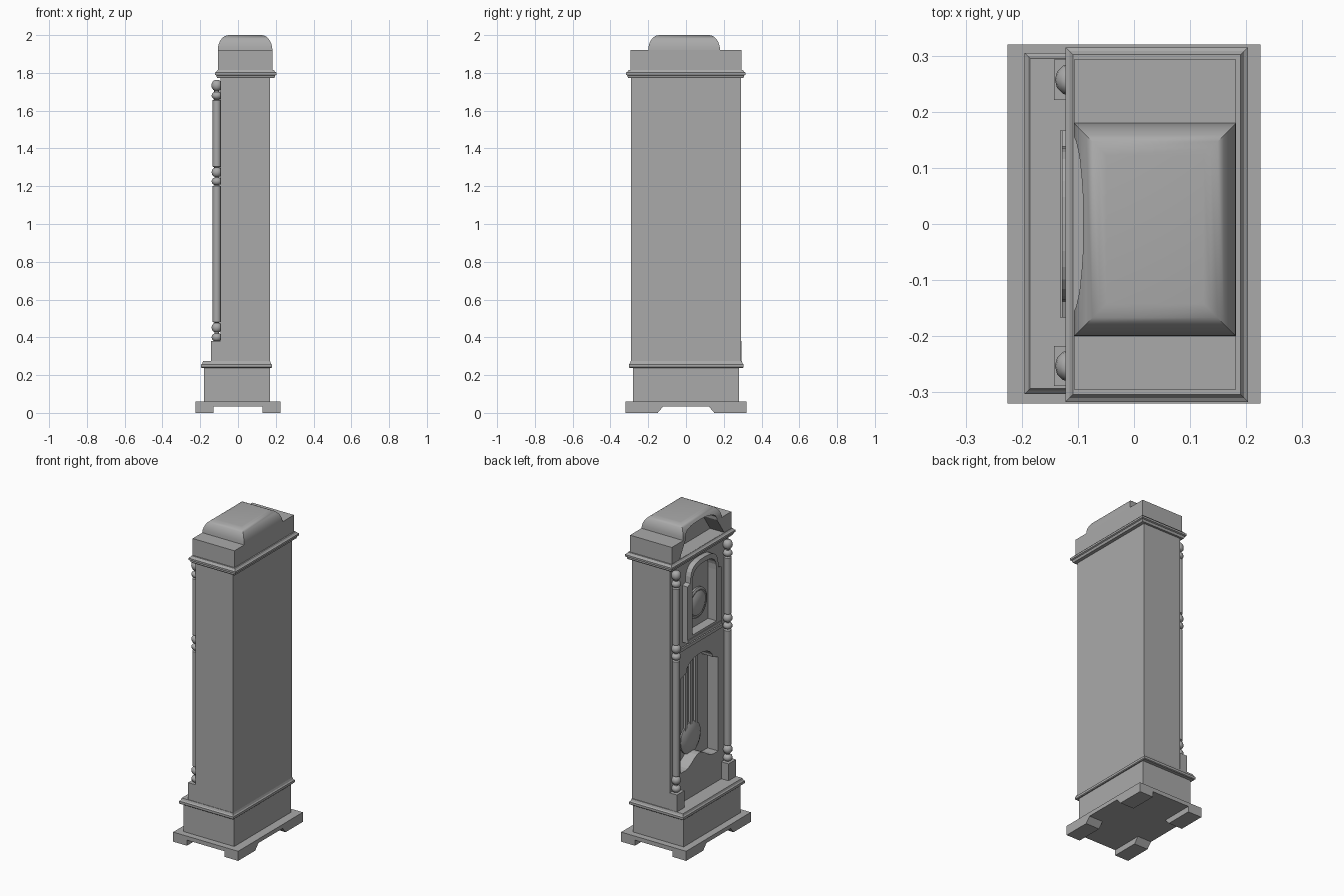
import bpy, bmesh, math
from mathutils import Vector

cube = bpy.data.objects.get("Cube")
if cube:
    bpy.data.objects.remove(cube, do_unlink=True)

grey = bpy.data.materials.new("plain grey")
grey.use_nodes = True
grey.diffuse_color = (0.4, 0.4, 0.4, 1)
grey.node_tree.nodes["Principled BSDF"].inputs["Base Color"].default_value = (0.4, 0.4, 0.4, 1)


def loft(name, rings, smooth=False):
    """Join equal-length point rings into a capped solid."""
    bm = bmesh.new()
    loops = [[bm.verts.new(p) for p in ring] for ring in rings]
    n = len(loops[0])
    for a, b in zip(loops, loops[1:]):
        for i in range(n):
            j = (i + 1) % n
            bm.faces.new((a[i], a[j], b[j], b[i]))
    bm.faces.new(loops[0][::-1])
    bm.faces.new(loops[-1])
    bmesh.ops.recalc_face_normals(bm, faces=bm.faces)
    mesh = bpy.data.meshes.new(name)
    bm.to_mesh(mesh)
    bm.free()
    mesh.materials.append(grey)
    ob = bpy.data.objects.new(name, mesh)
    bpy.context.collection.objects.link(ob)
    if smooth:
        bpy.ops.object.select_all(action="DESELECT")
        ob.select_set(True)
        bpy.context.view_layer.objects.active = ob
        bpy.ops.object.shade_smooth_by_angle(angle=math.radians(40))
    return ob


def rect(x0, x1, y0, y1, z, inset=0):
    x0, x1, y0, y1 = x0 + inset, x1 - inset, y0 + inset, y1 - inset
    return [(x0, y0, z), (x1, y0, z), (x1, y1, z), (x0, y1, z)]


def box(name, x0, x1, y0, y1, z0, z1):
    return loft(name, [rect(x0, x1, y0, y1, z0), rect(x0, x1, y0, y1, z1)])


def moulding(name, bounds, steps):
    return loft(name, [rect(*bounds, z, inset) for z, inset in steps])


def prism(name, outline, x0, x1):
    """Extrude a (y, z) outline along x."""
    return loft(name, [[(x, y, z) for y, z in outline] for x in (x0, x1)])


def lathe(name, profile, centre, axis="Z", sides=12):
    rings = []
    for r, h in profile:
        ring = []
        for i in range(sides):
            a = math.tau * i / sides
            u, v = r * math.cos(a), r * math.sin(a)
            ring.append(Vector(centre) + Vector((u, v, h) if axis == "Z" else (h, u, v)))
        rings.append(ring)
    return loft(name, rings, smooth=True)


def arch(w, z0, z1, power=0.7, n=14):
    """Flattened arch from +w round to -w."""
    pts = []
    for i in range(n + 1):
        c, s = math.cos(math.pi * i / n), math.sin(math.pi * i / n)
        pts.append((math.copysign(w * abs(c) ** power, c), z0 + (z1 - z0) * max(s, 0) ** power))
    return pts


def cut(target, cutter):
    mod = target.modifiers.new("opening", "BOOLEAN")
    mod.operation, mod.solver, mod.object = "DIFFERENCE", "EXACT", cutter
    cutter.hide_render = True
    bpy.context.view_layer.objects.active = target
    bpy.ops.object.modifier_apply(modifier=mod.name)


def drop(ob):
    bpy.data.objects.remove(ob, do_unlink=True)


# Base slab on four feet, tapered along the long side
box("base_slab", -0.225, 0.225, -0.32, 0.32, 0.035, 0.06)
for sx, xn in ((-1, "front"), (1, "rear")):
    for sy, yn in ((-1, "a"), (1, "b")):
        foot = [(sy * 0.32, 0), (sy * 0.15, 0), (sy * 0.12, 0.035), (sy * 0.32, 0.035)]
        prism(f"{xn}_foot_{yn}", foot, sx * 0.13, sx * 0.225)

# Plinth and its moulding
box("plinth", -0.18, 0.17, -0.28, 0.28, 0.06, 0.245)
moulding("plinth_moulding", (-0.195, 0.18, -0.303, 0.305),
         [(0.238, 0.004), (0.242, 0), (0.256, 0), (0.262, 0.006), (0.274, 0.01)])

# Tall case with a dial opening and a pendulum opening
case = box("case", -0.093, 0.17, -0.29, 0.29, 0.27, 1.78)
dial_hole = [(0.118, 1.31), (0.118, 1.63)] + arch(0.11, 1.63, 1.725) + [(-0.118, 1.63), (-0.118, 1.31)]
dial_hole = [(0.118, 1.31)] + arch(0.118, 1.63, 1.725) + [(-0.118, 1.31)]
wave = [(-0.185 + 0.37 * i / 16, 0.46 + 0.03 * (1 + math.cos(math.pi * (i - 8) / 6)) * (2 <= i <= 14))
        for i in range(17)]
lower_hole = [(0.185, 1.05), (0.15, 1.06)] + arch(0.13, 1.07, 1.14, 1.0) + [(-0.15, 1.06), (-0.185, 1.05)] + wave
for outline, depth in ((dial_hole, -0.07), (lower_hole, -0.02)):
    cutter = prism("opening_cutter", outline, -0.3, depth)
    cut(case, cutter)
    drop(cutter)

# Dial door frame with shoulders and arched head
door = prism("dial_door_frame", [(0.167, 1.28), (0.167, 1.63)] + arch(0.138, 1.64, 1.755)
             + [(-0.167, 1.63), (-0.167, 1.28)], -0.128, -0.09)
cutter = prism("door_cutter", dial_hole, -0.3, 0.0)
cut(door, cutter)
drop(cutter)
box("door_sill", -0.132, -0.09, -0.167, 0.167, 1.275, 1.295)
box("middle_rail", -0.102, -0.09, -0.22, 0.22, 1.225, 1.245)

# Dial with a rim and domed glass
lathe("dial", [(0.095, 0), (0.095, -0.012), (0.082, -0.018), (0.075, -0.016),
               (0.055, -0.026), (0.025, -0.031)], (-0.068, 0, 1.455), "X", 24)

# Pendulum with three rods
lathe("pendulum_bob", [(0.1, 0), (0.1, -0.008), (0.075, -0.02), (0.035, -0.026)],
      (-0.025, 0, 0.6), "X", 24)
for i, y in enumerate((-0.05, 0, 0.05)):
    box(f"pendulum_rod_{i + 1}", -0.04, -0.025, y - 0.012, y + 0.012, 0.66, 1.13)

# Turned columns on square blocks
def bead(z, half, r):
    return [(r * math.cos(t) + 0.008 * (1 - math.cos(t)), z + half * math.sin(t))
            for t in (-1.4, -1.0, -0.5, 0, 0.5, 1.0, 1.4)]


shaft = 0.022
column = (bead(0.4, 0.021, 0.028) + bead(0.452, 0.025, 0.028) + [(shaft, 0.482), (shaft, 1.2)]
          + bead(1.226, 0.02, 0.028) + bead(1.274, 0.025, 0.028) + [(shaft, 1.304), (shaft, 1.655)]
          + bead(1.68, 0.02, 0.028) + bead(1.734, 0.028, 0.029))
for side, y in (("left", -0.253), ("right", 0.257)):
    lathe(f"{side}_column", column, (-0.112, y, 0))
    box(f"{side}_column_block", -0.143, -0.09, y - 0.036, y + 0.036, 0.27, 0.38)

# Cornice below the hood
moulding("cornice", (-0.122, 0.203, -0.317, 0.315),
         [(1.772, 0.012), (1.78, 0.008), (1.786, 0.008), (1.79, 0), (1.802, 0), (1.806, 0.007), (1.815, 0.013)])

# Hood box and cushion-shaped roof, hollowed by an arched recess
hood = box("hood", -0.107, 0.182, -0.295, 0.293, 1.81, 1.92)
turns = [math.pi / 2 * i / 7 for i in range(8)]
roof = loft("hood_roof", [rect(-0.107, 0.182, -0.2, 0.18, 1.92 + 0.08 * math.sin(t),
                               0.058 * (1 - math.cos(t))) for t in turns], smooth=True)
recess = [(0.215, 1.816)] + arch(0.155, 1.92, 1.975) + [(-0.225, 1.816)]
cutter = prism("recess_cutter", recess, -0.3, -0.01)
cut(hood, cutter)
cut(roof, cutter)
drop(cutter)
